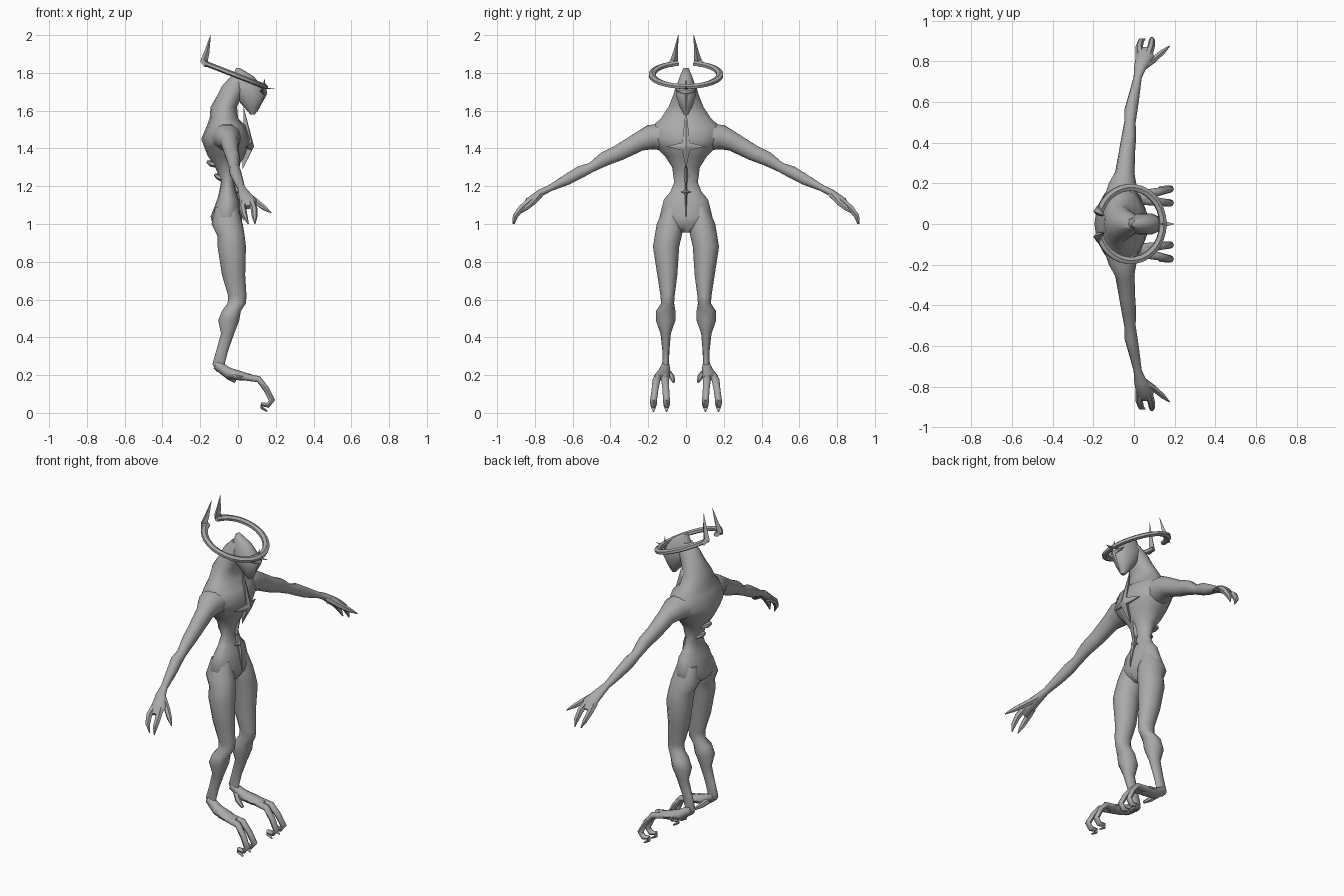
import bpy, bmesh, math
from mathutils import Vector as V

grey = bpy.data.materials.new("plain grey")
grey.diffuse_color = (0.4, 0.4, 0.4, 1)


def finish(name, bm, mirror=False, angle=50):
    bmesh.ops.recalc_face_normals(bm, faces=bm.faces)
    me = bpy.data.meshes.new(name)
    bm.to_mesh(me)
    bm.free()
    me.materials.append(grey)
    for p in me.polygons:
        p.use_smooth = True
    me.set_sharp_from_angle(angle=math.radians(angle))
    ob = bpy.data.objects.new(name, me)
    bpy.context.collection.objects.link(ob)
    if mirror:
        m = ob.modifiers.new("mirror", 'MIRROR')
        m.use_axis = (False, True, False)
    return ob


def loft(name, rings, n=12, mirror=False, angle=50):
    """Skin elliptical rings given as (centre, half axis, half axis)."""
    bm = bmesh.new()
    rows = []
    for c, u, v in rings:
        rows.append([bm.verts.new(c + u * math.cos(a) + v * math.sin(a))
                     for a in (2 * math.pi * i / n for i in range(n))])
    for r, s in zip(rows, rows[1:]):
        for i in range(n):
            j = (i + 1) % n
            bm.faces.new((r[i], r[j], s[j], s[i]))
    bm.faces.new(rows[0])
    bm.faces.new(rows[-1])
    return finish(name, bm, mirror, angle)


def stack(name, levels, n=14, mirror=False):
    """Horizontal rings: height, back x, front x, inner y, outer y."""
    loft(name, [(V(((b + f) / 2, (i + o) / 2, z)), V(((f - b) / 2, 0, 0)),
                 V((0, (o - i) / 2, 0))) for z, b, f, i, o in levels], n, mirror)


def tube(name, pts, ref, n=8, mirror=True, angle=50):
    """Limb along a path: x, y, z, radius along ref, radius across it."""
    ps = [V(p[:3]) for p in pts]
    rings = []
    for k, p in enumerate(pts):
        t = (ps[min(k + 1, len(ps) - 1)] - ps[max(k - 1, 0)]).normalized()
        u = V(ref) - t * t.dot(V(ref))
        u.normalize()
        rings.append((ps[k], u * p[3], t.cross(u) * p[4]))
    return loft(name, rings, n, mirror, angle)


def star(name, centre, tips, back, waist=0.22):
    """Raised four pointed star with a ridged centre."""
    bm = bmesh.new()
    c = V(centre)
    tips = [V(t) for t in tips]
    rim = []
    for k, t in enumerate(tips):
        q = tips[(k + 1) % 4]
        notch = c + ((t - c).normalized() + (q - c).normalized()) * waist * 0.1
        notch.x = c.x - 0.012
        rim += [bm.verts.new(t), bm.verts.new(notch)]
    mid, rear = bm.verts.new(c), bm.verts.new(c - V((back, 0, 0)))
    for k in range(8):
        a, b = rim[k], rim[(k + 1) % 8]
        bm.faces.new((a, b, mid))
        bm.faces.new((b, a, rear))
    finish(name, bm, angle=20)


# Torso, waist, chest and thick neck
stack("torso", [(z, b, f, -w, w) for z, b, f, w in [
    (.955, -.08, -.01, .03), (1.0, -.135, .02, .12), (1.04, -.145, .022, .143),
    (1.13, -.11, .005, .12), (1.17, -.10, -.01, .085), (1.22, -.09, -.02, .064),
    (1.30, -.12, .0, .075), (1.36, -.16, .035, .115), (1.41, -.18, .055, .165),
    (1.45, -.195, .065, .19), (1.52, -.165, .04, .18), (1.56, -.15, .0, .135),
    (1.62, -.145, -.005, .095), (1.68, -.11, .02, .07), (1.73, -.085, .04, .055),
    (1.78, -.04, .04, .03)]])

# Narrow face with a pointed chin and a crest
stack("head", [(z, b, f, -w, w) for z, b, f, w in [
    (1.58, .065, .09, .012), (1.62, .03, .115, .035), (1.68, -.02, .145, .055),
    (1.73, -.05, .125, .052), (1.78, -.03, .085, .035), (1.825, -.01, .012, .015)]], 10)

# Legs
stack("leg", [
    (1.09, -.12, .0, .03, .115), (1.0, -.14, .025, .012, .155),
    (.94, -.11, .035, .022, .165), (.88, -.108, .042, .036, .175),
    (.73, -.085, .038, .046, .152), (.62, -.052, .045, .06, .135),
    (.58, -.055, .042, .063, .132), (.54, -.085, .015, .056, .158),
    (.49, -.105, .007, .056, .16), (.42, -.09, -.02, .08, .135),
    (.33, -.115, -.052, .088, .125), (.26, -.135, -.07, .09, .125),
    (.22, -.115, -.06, .095, .12)], 12, True)

# Feet: instep, two hooked toes and a small inner toe
Y = (0, 1, 0)
tube("instep", [(-.115, .108, .255, .022, .025), (-.05, .118, .21, .033, .03),
                (.02, .128, .195, .042, .024), (.08, .13, .185, .03, .015)], Y)
for label, y0, y1 in (("outer_toe", .14, .172), ("inner_toe", .118, .103)):
    ym = (y0 + y1) / 2
    tube(label, [(-.02, y0, .2, .02, .02), (.11, ym, .178, .021, .017),
                 (.15, (ym + y1) / 2, .125, .018, .016), (.18, y1, .066, .018, .016),
                 (.158, y1, .04, .017, .014), (.125, y1, .045, .014, .011),
                 (.125, y1, .028, .012, .008), (.155, y1, .008, .004, .004)], Y)
tube("small_toe", [(-.08, .1, .22, .018, .018), (-.05, .075, .19, .015, .016),
                   (-.015, .065, .165, .008, .008)], (0, 0, 1), 6)

# Arms
X = (1, 0, 0)
tube("arm", [(-.065, .1, 1.46, .09, .075), (-.055, .19, 1.46, .07, .068),
             (-.045, .25, 1.435, .048, .053), (-.035, .35, 1.38, .04, .045),
             (-.025, .43, 1.345, .036, .04), (-.02, .50, 1.30, .028, .027),
             (-.015, .56, 1.275, .032, .034), (.0, .63, 1.235, .027, .03),
             (.018, .72, 1.19, .02, .018), (.03, .77, 1.165, .03, .02),
             (.055, .83, 1.12, .045, .022), (.06, .86, 1.09, .03, .014)], X, 10)

# Two fingers and a thumb on each hand
for label, pts in {
    "thumb": [(.04, .77, 1.16, .02), (.1, .81, 1.115, .017), (.14, .845, 1.085, .014), (.175, .875, 1.06, .003)],
    "front_finger": [(.07, .83, 1.12, .021), (.085, .875, 1.08, .018), (.088, .905, 1.04, .015), (.09, .917, 1.0, .003)],
    "back_finger": [(.03, .82, 1.12, .022), (.025, .87, 1.085, .018), (.035, .9, 1.045, .015), (.055, .91, 1.0, .003)],
}.items():
    tube(label, [(*p, p[3]) for p in pts], X, 6)

# Tilted open ring around the head, ending in upright spikes
slope = -.14 / .36
halo = []
for k in range(15):
    a = math.radians(166) * k / 14
    x, y = -.018 + .16 * math.cos(a), .18 * math.sin(a)
    halo.append((x, y, 1.79 + slope * (x + .018), .014, .02))
tube("halo", halo, (-slope, 0, 1), 6, True, 40)
tube("halo_spike", [(-.165, .085, 1.84, .018, .014), (-.18, .062, 1.862, .02, .022),
                    (-.165, .055, 1.91, .014, .013), (-.145, .041, 2.0, .001, .001)],
     X, 4, True, 30)

# Star ornaments with their thin stems
star("chest_star", (.085, 0, 1.41), [(.03, 0, 1.62), (.045, .105, 1.41),
     (.025, 0, 1.29), (.045, -.105, 1.41)], .06)
star("belly_star", (.02, 0, 1.17), [(-.012, 0, 1.28), (-.005, .03, 1.17),
     (.03, 0, 1.01), (-.005, -.03, 1.17)], .04, .09)
star("brow_star", (.155, 0, 1.69), [(.14, 0, 1.77), (.12, .065, 1.71),
     (.1, 0, 1.59), (.12, -.065, 1.71)], .04, .14)
tube("brow_spike", [(.13, 0, 1.715, .004, .02), (.197, 0, 1.72, .001, .001)], (0, 0, 1), 4, False)
tube("chest_stem", [(.0, 0, 1.38, .02, .008), (-.01, 0, 1.3, .018, .012),
                    (-.015, 0, 1.22, .012, .008)], X, 4, False, 20)

# Back ridges along the spine
for k, (x, z) in enumerate([(-.165, 1.32), (-.125, 1.25)]):
    tube(f"spine_ridge_{k + 1}", [(-.07, 0, z - .01, .022, .05), (x + .02, 0, z, .016, .035),
         (x, 0, z + .012, .006, .012)], (0, 0, 1), 6, False, 30)
